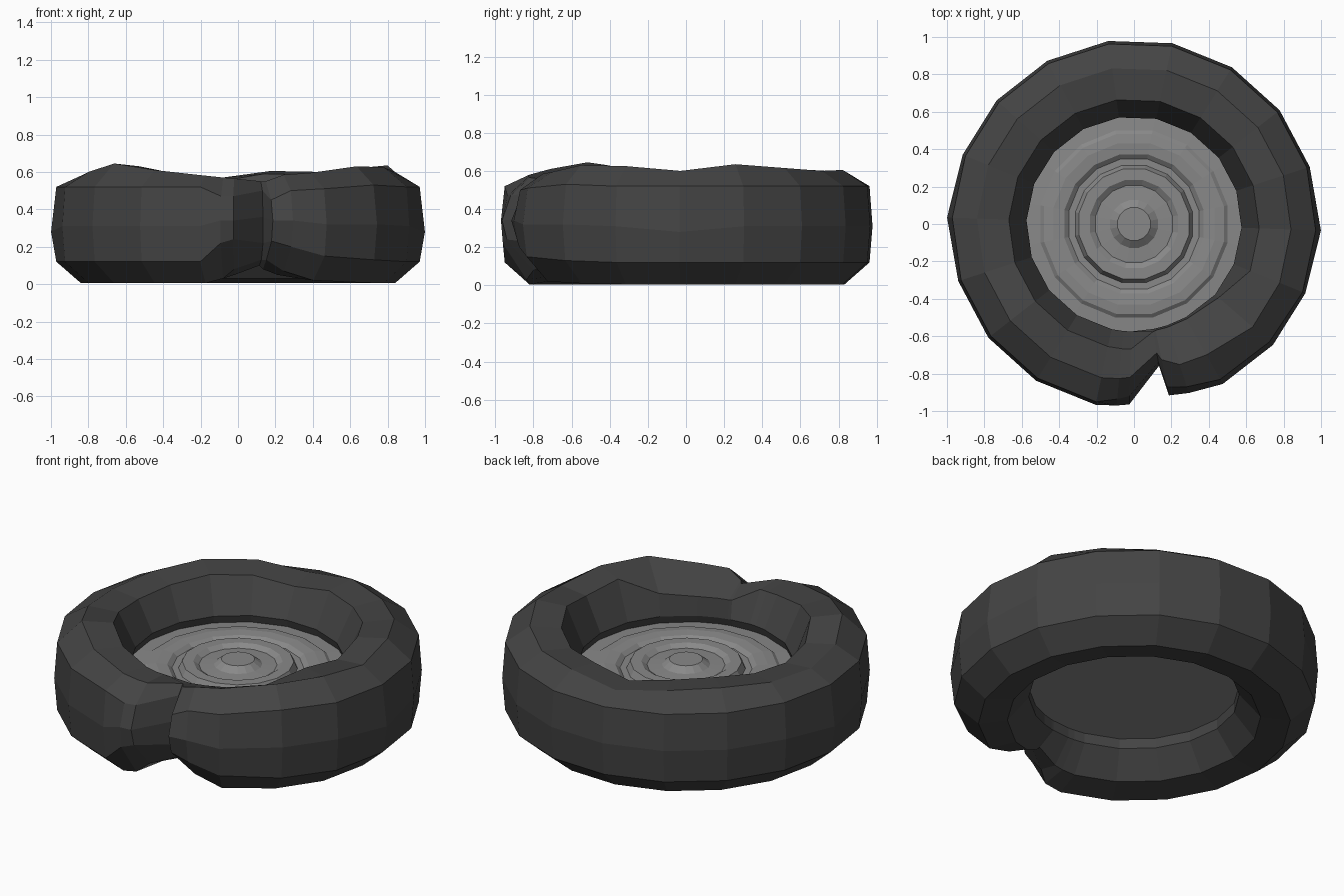
import bpy, bmesh, math


def material(name, value):
    m = bpy.data.materials.new(name)
    m.diffuse_color = (value, value, value, 1)
    return m


def finish(bm, name, mat):
    bmesh.ops.recalc_face_normals(bm, faces=bm.faces[:])
    me = bpy.data.meshes.new(name)
    bm.to_mesh(me)
    bm.free()
    me.materials.append(mat)
    ob = bpy.data.objects.new(name, me)
    bpy.context.collection.objects.link(ob)
    return ob


def ring_points(bm, profile, degrees):
    a = math.radians(degrees)
    return [bm.verts.new((r * math.cos(a), r * math.sin(a), z)) for r, z in profile]


rubber = material("dark rubber", 0.057)
metal = material("grey metal", 0.25)

# Normal tyre section: inner wall, lip, crown, shoulder, tread, base, underside
base = [(.575, .39), (.67, .58), (.84, .60), (.972, .52), (.988, .31),
        (.972, .12), (.84, .005), (.68, .03), (.565, .17)]
undercut = [(.565, .25), (.60, .30), (.59, .34)]   # seat that holds the disc

# Uneven height of the crown around the tyre
crown = {-2: .60, 18: .635, 38: .615, 58: .60, 78: .605, 98: .565, 118: .60,
         138: .61, 158: .59, 178: .58, 198: .60, 218: .645, 238: .61, 258: .58,
         338: .625}

sections = []
for ang, height in crown.items():
    p = list(base)
    p[1] = (.67, height - .015)
    p[2] = (.84, height)
    if ang in (-2, 178):
        p[4] = (1.0, .28)
    sections.append((ang, p))

# Torn front part: left lobe end, gash, rounded right lobe
sections += [
    (264.5, [(.575, .39), (.67, .56), (.83, .57), (.94, .47), (.975, .34),
             (.965, .22), (.84, .03), (.68, .04), (.565, .17)]),
    (268.5, [(.575, .39), (.67, .56), (.82, .565), (.92, .47), (.965, .34),
             (.94, .24), (.80, .08), (.68, .05), (.565, .17)]),
    (280, [(.57, .39), (.585, .50), (.70, .55), (.75, .50), (.77, .36),
           (.77, .22), (.72, .13), (.66, .10), (.565, .17)]),
    (281.5, [(.57, .39), (.58, .50), (.74, .55), (.89, .45), (.935, .34),
             (.90, .23), (.76, .13), (.67, .08), (.565, .17)]),
    (288, [(.57, .39), (.58, .50), (.79, .585), (.915, .50), (.95, .34),
           (.92, .20), (.79, .07), (.68, .05), (.565, .17)]),
    (299, [(.57, .39), (.58, .50), (.80, .595), (.95, .51), (.978, .32),
           (.955, .15), (.83, .02), (.68, .03), (.565, .17)]),
    (319, [(.575, .39), (.60, .515), (.84, .63), (.96, .53), (.985, .32),
           (.965, .13), (.835, .01), (.68, .03), (.565, .17)]),
]
sections.sort(key=lambda s: s[0])

bm = bmesh.new()
rings = [ring_points(bm, p + undercut, a) for a, p in sections]
count = len(rings[0])
for i, a in enumerate(rings):
    b = rings[(i + 1) % len(rings)]
    for j in range(count):
        k = (j + 1) % count
        bm.faces.new((a[j], b[j], b[k], a[k]))
finish(bm, "tyre", rubber)

# Stepped wheel disc with a flat underside
steps = [(.09, .40), (.13, .37), (.21, .365), (.24, .385), (.30, .385), (.32, .345),
         (.355, .345), (.38, .365), (.44, .37), (.49, .365), (.51, .35),
         (.598, .345), (.598, .23)]
bm = bmesh.new()
sides = 16
rings = [ring_points(bm, steps, 360 / sides * (i + .5)) for i in range(sides)]
for i, a in enumerate(rings):
    b = rings[(i + 1) % sides]
    for j in range(len(steps) - 1):
        bm.faces.new((a[j], b[j], b[j + 1], a[j + 1]))
bm.faces.new([r[0] for r in rings])
bm.faces.new([r[-1] for r in rings])
finish(bm, "wheel_disc", metal)
